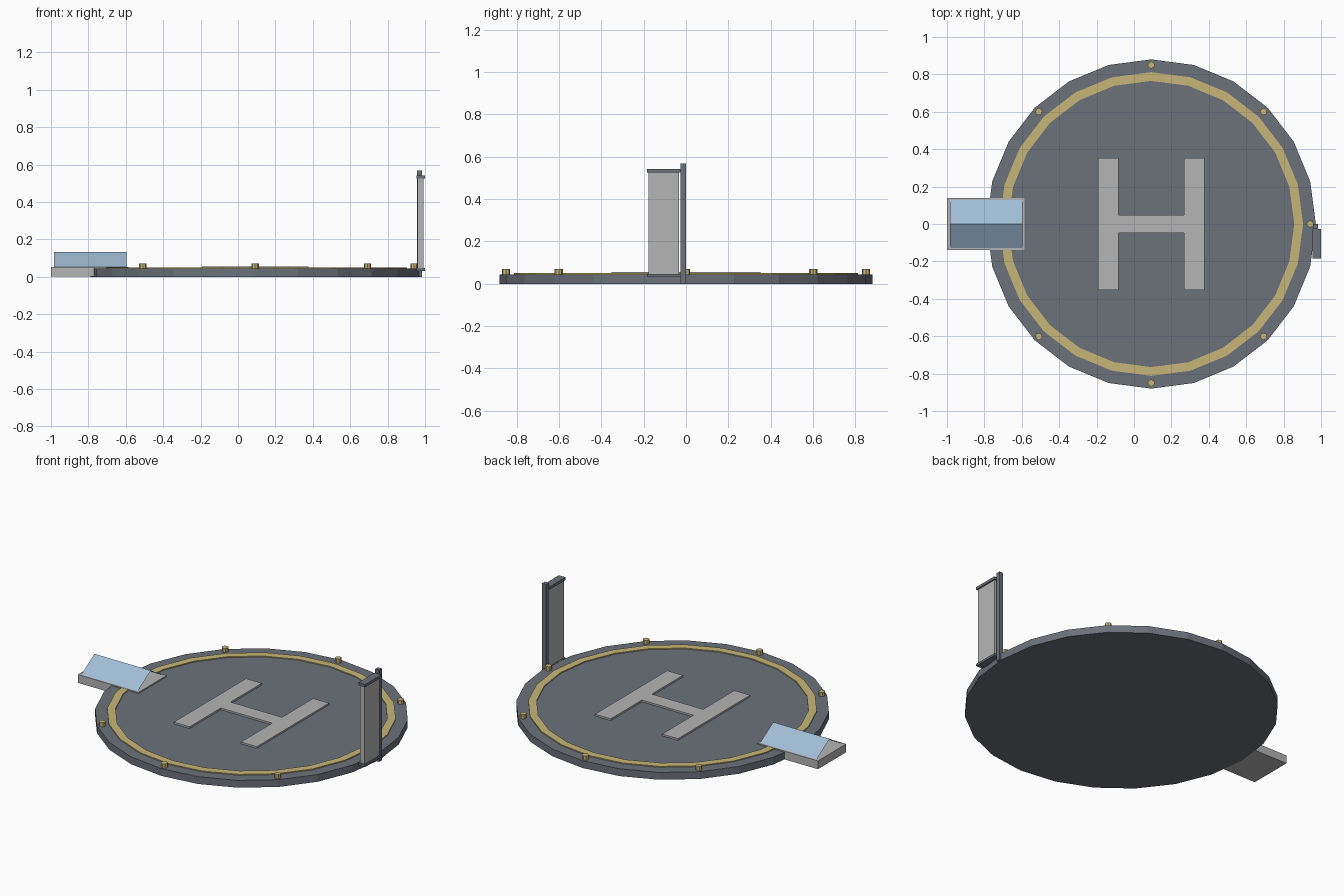
import bpy, bmesh, math
from mathutils import Matrix, Vector

if "Cube" in bpy.data.objects:
    bpy.data.objects.remove(bpy.data.objects["Cube"], do_unlink=True)

CX = 0.092      # centre of the round pad
SIDES = 24


def material(name, rgb):
    m = bpy.data.materials.new(name)
    m.use_nodes = True
    color = (*rgb, 1)
    m.diffuse_color = color
    m.node_tree.nodes["Principled BSDF"].inputs["Base Color"].default_value = color
    return m


slate = material("slate grey", (0.15, 0.165, 0.195))
pale = material("pale grey", (0.46, 0.46, 0.46))
yellow = material("dull yellow", (0.57, 0.47, 0.19))
blue = material("sky blue", (0.36, 0.51, 0.67))


def finish(name, bm, mat):
    mesh = bpy.data.meshes.new(name)
    bm.to_mesh(mesh)
    bm.free()
    mesh.materials.append(mat)
    ob = bpy.data.objects.new(name, mesh)
    bpy.context.collection.objects.link(ob)
    return ob


def box(name, x, y, z, mat):
    bm = bmesh.new()
    bmesh.ops.create_cube(bm, size=1)
    size = Vector((x[1] - x[0], y[1] - y[0], z[1] - z[0]))
    mid = Vector((sum(x), sum(y), sum(z))) / 2
    bmesh.ops.scale(bm, vec=size, verts=bm.verts)
    bmesh.ops.translate(bm, vec=mid, verts=bm.verts)
    return finish(name, bm, mat)


def cylinder(name, x, y, z, radius, sides, mat):
    bm = bmesh.new()
    place = Matrix.Translation((x, y, sum(z) / 2))
    bmesh.ops.create_cone(bm, cap_ends=True, segments=sides, radius1=radius,
                          radius2=radius, depth=z[1] - z[0], matrix=place)
    return finish(name, bm, mat)


def ring(name, r_in, r_out, z, mat):
    # Square section swept round the pad centre
    bm = bmesh.new()
    loops = []
    for i in range(SIDES):
        a = math.tau * i / SIDES
        loops.append([bm.verts.new((CX + r * math.cos(a), r * math.sin(a), h))
                      for r, h in ((r_in, z[0]), (r_out, z[0]),
                                   (r_out, z[1]), (r_in, z[1]))])
    for i in range(SIDES):
        a, b = loops[i], loops[(i + 1) % SIDES]
        for j in range(4):
            k = (j + 1) % 4
            bm.faces.new((a[j], b[j], b[k], a[k]))
    bmesh.ops.recalc_face_normals(bm, faces=bm.faces)
    return finish(name, bm, mat)


# Landing pad with painted ring
cylinder("pad", CX, 0, (0, 0.045), 0.88, SIDES, slate)
ring("pad_ring", 0.765, 0.812, (0.04, 0.051), yellow)

# Landing mark: two bars and a crossbar
for side, label in ((-1, "right"), (1, "left")):
    mid = CX + side * 0.23
    box(f"mark_bar_{label}", (mid - 0.054, mid + 0.054), (-0.353, 0.353),
        (0.04, 0.056), pale)
box("mark_crossbar", (CX - 0.176, CX + 0.176), (-0.048, 0.048), (0.04, 0.056), pale)

# Edge lights
for i in range(8):
    a = math.tau * i / 8
    cylinder(f"edge_light_{i + 1}", CX + 0.85 * math.cos(a), 0.85 * math.sin(a),
             (0.04, 0.071), 0.019, 8, yellow)

# Stairwell block with an open-ended gabled roof of thin sheet
box("entrance_block", (-1, -0.585), (-0.138, 0.138), (0.001, 0.052), pale)
bm = bmesh.new()
rows = [[bm.verts.new((x, y, z)) for x in (-0.983, -0.597)]
        for y, z in ((-0.128, 0.053), (0, 0.132), (0.128, 0.053))]
for low, high in zip(rows, rows[1:]):
    bm.faces.new((low[0], low[1], high[1], high[0]))
finish("entrance_roof", bm, blue)

# Sign: post, hanging panel and two rails
box("sign_post", (0.958, 0.985), (-0.027, 0), (0, 0.568), slate)
box("sign_panel", (0.961, 0.992), (-0.178, -0.034), (0.04, 0.53), pale)
for label, z in (("lower", (0.032, 0.046)), ("upper", (0.526, 0.543))):
    box(f"sign_rail_{label}", (0.954, 1), (-0.185, -0.027), z, slate)
